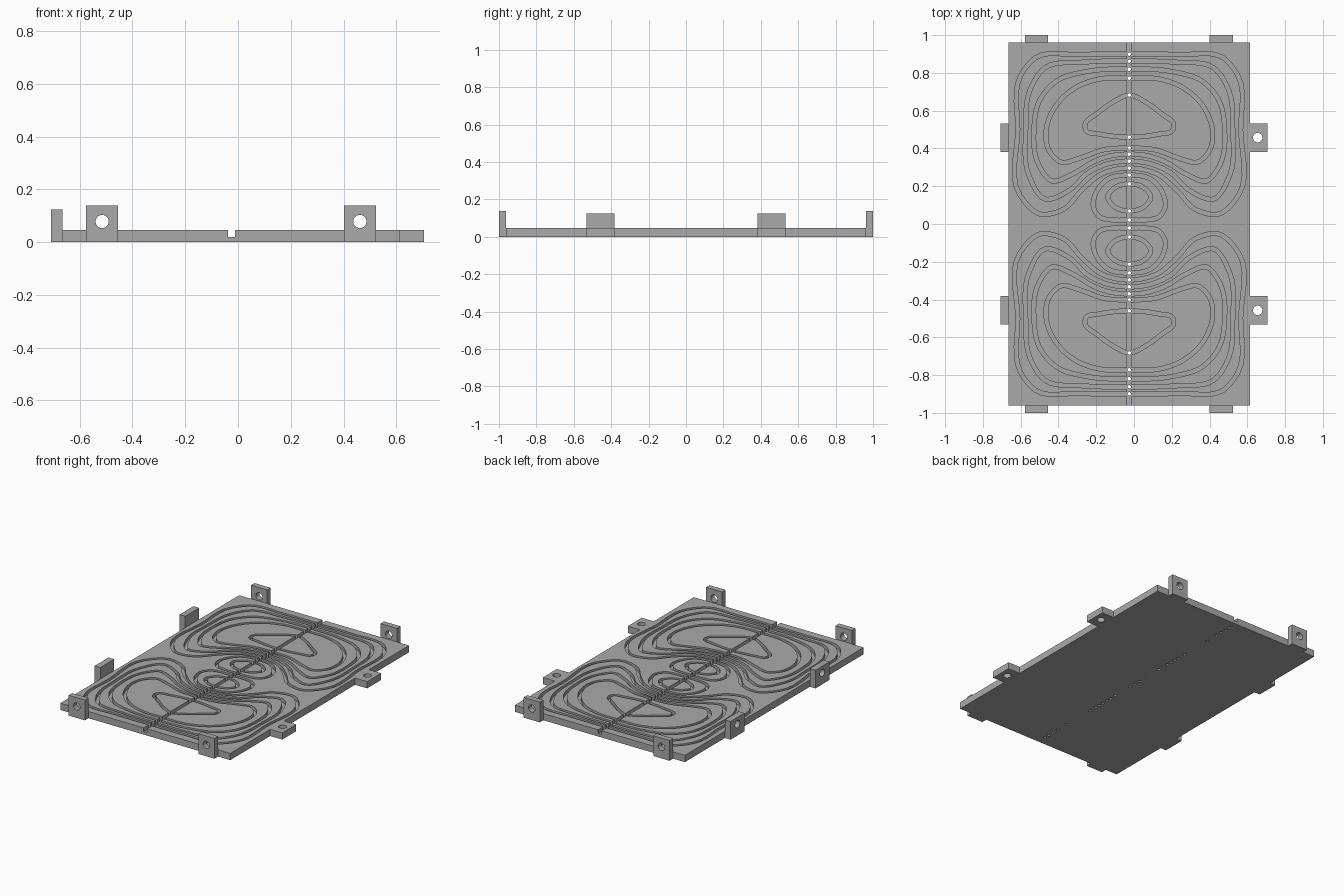
import bpy
import bmesh
import math
from mathutils import Vector, Matrix

if "Cube" in bpy.data.objects:
    bpy.data.objects.remove(bpy.data.objects["Cube"], do_unlink=True)

TOP, FLOOR, MID = 0.046, 0.021, -0.025      # plate top, groove floor, centre line
X0, X1, Y1 = -0.665, 0.615, 0.962           # plate limits
GROOVE = 0.021

grey = bpy.data.materials.new("plain_grey")
grey.use_nodes = True
grey.diffuse_color = (0.4, 0.4, 0.4, 1)
grey.node_tree.nodes["Principled BSDF"].inputs["Base Color"].default_value = (0.4, 0.4, 0.4, 1)


def to_object(name, bm):
    bmesh.ops.recalc_face_normals(bm, faces=bm.faces)
    mesh = bpy.data.meshes.new(name)
    bm.to_mesh(mesh)
    bm.free()
    mesh.materials.append(grey)
    obj = bpy.data.objects.new(name, mesh)
    bpy.context.collection.objects.link(obj)
    return obj


def add_box(bm, low, high):
    low, high = Vector(low), Vector(high)
    size = Matrix.Diagonal((*(high - low), 1))
    bmesh.ops.create_cube(bm, size=1, matrix=Matrix.Translation((low + high) / 2) @ size)


def add_cylinder(bm, centre, radius, depth, axis="Z", sides=24):
    turn = {"X": Matrix.Rotation(math.pi / 2, 4, "Y"),
            "Y": Matrix.Rotation(math.pi / 2, 4, "X"), "Z": Matrix.Identity(4)}[axis]
    bmesh.ops.create_cone(bm, cap_ends=True, segments=sides, radius1=radius,
                          radius2=radius, depth=depth, matrix=Matrix.Translation(centre) @ turn)


def cut(obj, name, bm):
    """Subtract a temporary cutter from the object."""
    cutter = to_object(name, bm)
    cutter.hide_render = True
    mod = obj.modifiers.new(name, "BOOLEAN")
    mod.operation, mod.solver, mod.object = "DIFFERENCE", "EXACT", cutter
    bpy.context.view_layer.objects.active = obj
    bpy.ops.object.modifier_apply(modifier=name)
    bpy.data.objects.remove(cutter, do_unlink=True)


def smooth_loop(half, steps=6):
    """Mirror half a loop across the centre line and round it."""
    pts = [Vector((x, y)) / 1000 for x, y in half]
    pts += [Vector((-p.x, p.y)) for p in pts[-2:0:-1]]
    out, n = [], len(pts)
    for i in range(n):
        a, b, c, d = (pts[(i + k) % n] for k in (-1, 0, 1, 2))
        # Tangents are scaled by span length so uneven points stay smooth
        ab, bc, cd = (b - a).length, (c - b).length, (d - c).length
        m1 = ((b - a) / ab * bc + (c - b) / bc * ab) / (ab + bc) * bc
        m2 = ((c - b) / bc * cd + (d - c) / cd * bc) / (bc + cd) * bc
        for s in range(steps):
            t = s / steps
            h = t * t * (3 - 2 * t)
            out.append(b * (1 - h) + c * h + m1 * t * (1 - t) ** 2 - m2 * t * t * (1 - t))
    return out


def add_groove(bm, loop, flip):
    """Closed rectangular band that follows the loop."""
    n, rings = len(loop), []
    for i, p in enumerate(loop):
        along = (loop[(i + 1) % n] - loop[i - 1]).normalized()
        side = Vector((-along.y, along.x)) * GROOVE / 2
        rings.append([bm.verts.new((q.x + MID, q.y * flip, z)) for q, z in
                      ((p - side, FLOOR), (p + side, FLOOR),
                       (p + side, TOP + 0.02), (p - side, TOP + 0.02))])
    for i in range(n):
        r, s = rings[i - 1], rings[i]
        for k in range(4):
            j = (k + 1) % 4
            bm.faces.new((r[k], r[j], s[j], s[k]))


# Half outlines of the winding grooves, in thousandths from the centre line
half_loops = [
    [(0, 899), (262, 897), (500, 878), (574, 788), (590, 497), (579, 153),
     (474, 53), (347, 79), (251, 180), (146, 265), (0, 296)],
    [(0, 862), (240, 857), (450, 825), (526, 709), (548, 497), (532, 259),
     (447, 132), (315, 180), (220, 270), (119, 317), (0, 333)],
    [(0, 820), (209, 810), (394, 751), (474, 656), (505, 497), (479, 312),
     (410, 228), (299, 265), (193, 328), (103, 360), (0, 370)],
    [(0, 772), (156, 768), (288, 720), (394, 619), (442, 471), (426, 391),
     (362, 328), (262, 349), (140, 392), (0, 402)],
    [(0, 683), (77, 651), (167, 587), (235, 524), (230, 497), (156, 476), (0, 460)],
    [(0, 259), (114, 238), (177, 164), (190, 90), (156, 37), (77, 21), (0, 21)],
    [(0, 212), (71, 196), (114, 143), (77, 90), (0, 69)],
]

# Plate with winding grooves, centre channel and wire holes
bm = bmesh.new()
add_box(bm, (X0, -Y1, 0), (X1, Y1, TOP))
plate = to_object("grooved_plate", bm)

grooves, holes, channel = bmesh.new(), bmesh.new(), bmesh.new()
for flip in (1, -1):
    for half in half_loops:
        add_groove(grooves, smooth_loop(half), flip)
        for end in (half[0], half[-1]):
            add_cylinder(holes, (MID, end[1] / 1000 * flip, 0.02), 0.0095, 0.1, sides=12)
add_box(channel, (MID - 0.013, -1.1, FLOOR - 0.001), (MID + 0.013, 1.1, 0.1))
cut(plate, "groove_cutter", grooves)
cut(plate, "channel_cutter", channel)
cut(plate, "hole_cutter", holes)
parts = [plate]


def tab(name, low, high, centre, depth, axis):
    body, hole = bmesh.new(), bmesh.new()
    add_box(body, low, high)
    add_cylinder(hole, centre, 0.025, depth, axis)
    obj = to_object(name, body)
    cut(obj, "tab_hole_cutter", hole)
    parts.append(obj)


for sign, end in ((-1, "front"), (1, "back")):
    # Upright end tabs with through holes
    for x, side in ((-0.515, "right"), (0.462, "left")):
        near, far = sorted((sign * Y1, sign))
        tab(f"{end}_{side}_upright_tab", (x - 0.061, near, 0), (x + 0.061, far, 0.138),
            (x, sign * 0.98, 0.078), 0.2, "Y")
    # Side tabs: flat on one side, upright with blind holes on the other
    y = sign * 0.457
    tab(f"{end}_flat_tab", (X1, y - 0.075, 0), (0.706, y + 0.075, TOP),
        (0.655, y, 0.02), 0.2, "Z")
    tab(f"{end}_side_upright_tab", (-0.708, y - 0.075, 0), (X0, y + 0.075, 0.124),
        (-0.708, y, 0.078), 0.06, "X")

# Soft curved walls, crisp edges
bpy.ops.object.select_all(action="DESELECT")
for obj in parts:
    obj.select_set(True)
bpy.context.view_layer.objects.active = plate
bpy.ops.object.shade_smooth_by_angle(angle=math.radians(30))
